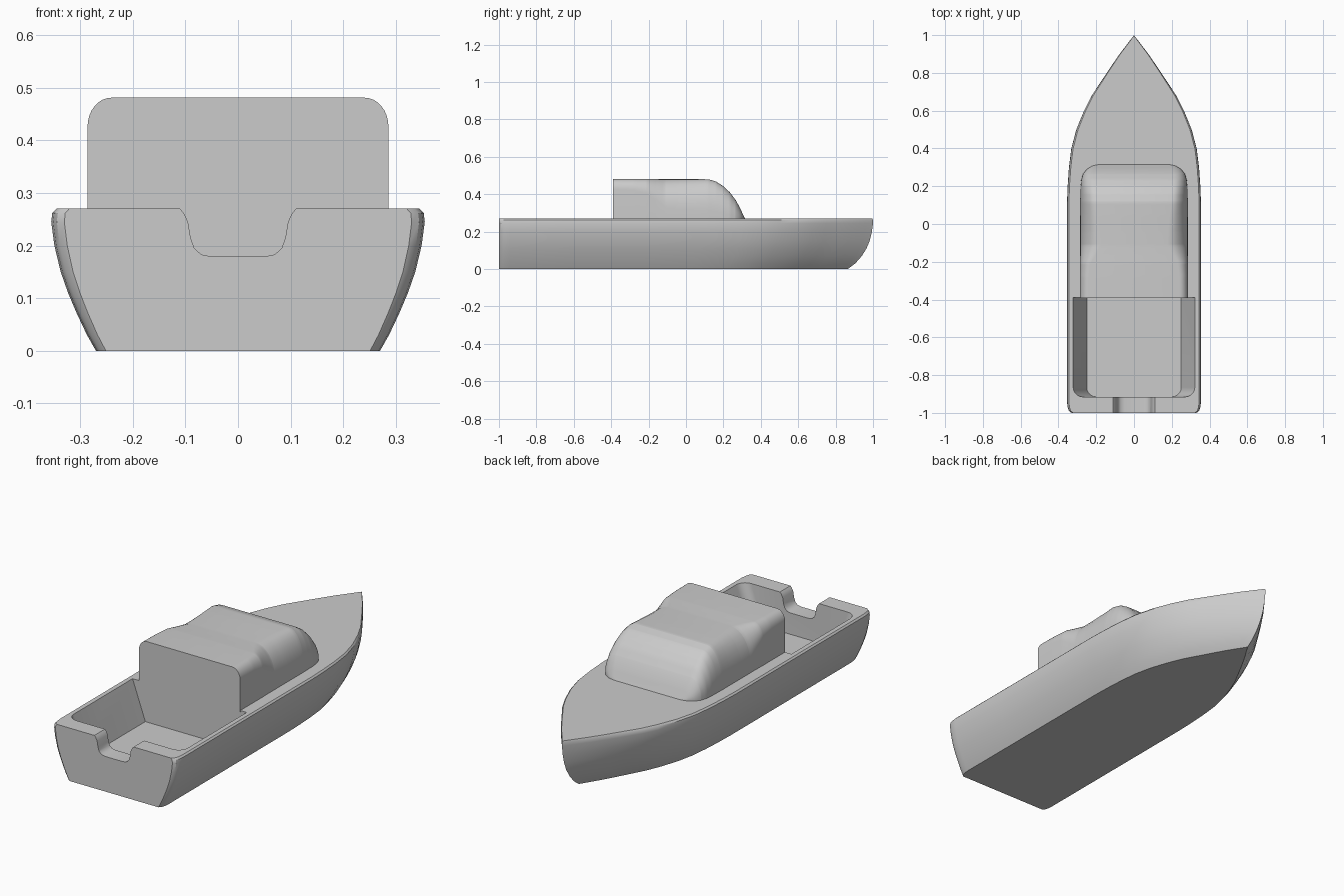
import bpy, bmesh, math

if "Cube" in bpy.data.objects:
    bpy.data.objects.remove(bpy.data.objects["Cube"])


def lerp(table, v):
    """Piecewise linear lookup; each row is (key, value, ...)."""
    for a, b in zip(table, table[1:]):
        if v <= b[0]:
            k = max(0, (v - a[0]) / (b[0] - a[0]))
            return [p + (q - p) * k for p, q in zip(a[1:], b[1:])]
    return list(table[-1][1:])


def loft(name, rings):
    """Closed solid skinned through equal-length rings."""
    bm = bmesh.new()
    vs = [[bm.verts.new(p) for p in r] for r in rings]
    n = len(rings[0])
    for a, b in zip(vs, vs[1:]):
        for i in range(n):
            j = (i + 1) % n
            bm.faces.new((a[i], a[j], b[j], b[i]))
    bm.faces.new(vs[0][::-1])
    bm.faces.new(vs[-1])
    bmesh.ops.recalc_face_normals(bm, faces=bm.faces)
    me = bpy.data.meshes.new(name)
    bm.to_mesh(me)
    bm.free()
    ob = bpy.data.objects.new(name, me)
    bpy.context.collection.objects.link(ob)
    return ob


def activate(ob):
    bpy.ops.object.select_all(action='DESELECT')
    ob.select_set(True)
    bpy.context.view_layer.objects.active = ob


def cut(ob, cutter):
    m = ob.modifiers.new("cut", 'BOOLEAN')
    m.operation, m.solver, m.object = 'DIFFERENCE', 'EXACT', cutter
    activate(ob)
    bpy.ops.object.modifier_apply(modifier=m.name)
    bpy.data.objects.remove(cutter)


def smooth(ob, deg):
    activate(ob)
    bpy.ops.object.shade_smooth_by_angle(angle=math.radians(deg))


# Hull: plan outline scaled up through flaring levels (z, half width, bow y)
levels = [(0, .27, .865), (.03, .287, .905), (.07, .306, .94), (.11, .323, .965),
          (.15, .337, .982), (.2, .349, .994), (.245, .355, 1.0),
          (.262, .353, 1.0), (.27, .345, .997)]
plan = [(-1, .93), (-.99, .97), (-.97, .99), (-.94, 1), (-.6, 1), (-.2, 1), (.1, 1),
        (.2, .99), (.3, .97), (.4, .935), (.5, .86), (.6, .745), (.68, .63),
        (.75, .50), (.82, .37), (.9, .215), (.96, .085)]
rings = []
for z, w, bow in levels:
    half = [(w * f, -1 + (y + 1) / 2 * (bow + 1), z) for y, f in plan]
    rings.append(half + [(0, bow, z)] + [(-x, y, q) for x, y, q in reversed(half)])
hull = loft("hull", rings)

# Cockpit well with rounded aft corners and sloping sides
rings = []
for z, w in [(.07, .25), (.27, .322), (.32, .34)]:
    r = .05
    half = [(w, -.39, z)]
    for i in range(6):
        a = i * math.pi / 10
        half.append((w - r + r * math.cos(a), -.915 + r - r * math.sin(a), z))
    rings.append(half + [(-x, y, q) for x, y, q in reversed(half)])
cut(hull, loft("cockpit_cutter", rings))

# Rounded notch in the transom
half = [(.125, .32), (.115, .275), (.103, .262), (.095, .245), (.09, .215),
        (.083, .195), (.07, .183), (.05, .179)]
prof = half + [(-x, z) for x, z in reversed(half)]
cut(hull, loft("notch_cutter", [[(x, y, z) for x, z in prof] for y in (-1.05, -.88)]))
smooth(hull, 35)

# Cabin: sections along y (y, half width, roof z, shoulder width, shoulder height)
sections = [(-.391, .286, .481, .045, .055), (-.28, .286, .481, .047, .06),
            (-.21, .286, .481, .055, .075), (-.16, .285, .481, .085, .11),
            (-.11, .285, .481, .11, .15), (-.04, .285, .481, .105, .16),
            (.05, .285, .481, .095, .165), (.12, .285, .48, .085, .165),
            (.16, .284, .468, .08, .16), (.2, .283, .443, .075, .145),
            (.235, .279, .41, .07, .12), (.265, .27, .37, .06, .09),
            (.29, .25, .325, .05, .05), (.308, .22, .285, .03, .013),
            (.315, .19, .27, .02, .003)]
ys = sorted(set([s[0] for s in sections] + [-.391 + .706 * i / 40 for i in range(41)]))
rings = []
for y in ys:
    w, top, rx, rz = lerp(sections, y)
    half = [(w, y, .262)]
    for i in range(9):
        a = i * math.pi / 16
        half.append((w - rx + rx * math.cos(a), y, top - rz + rz * math.sin(a)))
    rings.append(half + [(-x, q, z) for x, q, z in reversed(half)])
cabin = loft("cabin", rings)
smooth(cabin, 40)
